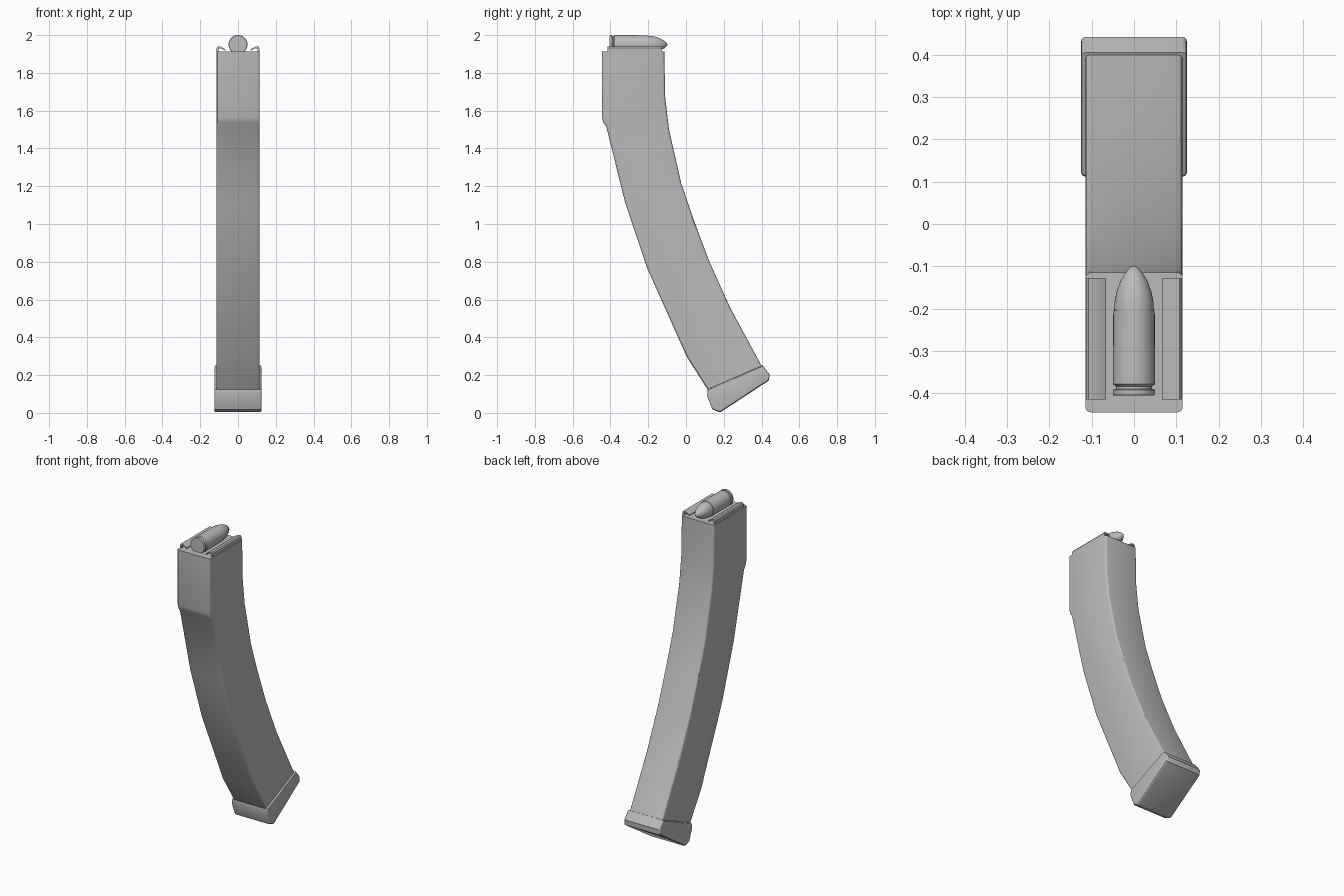
import bpy, bmesh, math
from mathutils import Matrix

cube = bpy.data.objects.get("Cube")
if cube:
    bpy.data.objects.remove(cube, do_unlink=True)

grey = bpy.data.materials.new("Grey metal")
grey.use_nodes = True
GREY = (0.5, 0.5, 0.5, 1)
grey.diffuse_color = GREY
grey.node_tree.nodes["Principled BSDF"].inputs["Base Color"].default_value = GREY


def finish(bm, name, angle=30):
    bmesh.ops.recalc_face_normals(bm, faces=bm.faces)
    mesh = bpy.data.meshes.new(name)
    bm.to_mesh(mesh)
    bm.free()
    mesh.materials.append(grey)
    obj = bpy.data.objects.new(name, mesh)
    bpy.context.collection.objects.link(obj)
    bpy.ops.object.select_all(action='DESELECT')
    obj.select_set(True)
    bpy.context.view_layer.objects.active = obj
    bpy.ops.object.shade_smooth_by_angle(angle=math.radians(angle))
    return obj


def side_prism(name, outline, half_width, radius, skip=lambda e: False):
    """Extrude a (y, z) outline across x and round its side edges."""
    bm = bmesh.new()
    face = bm.faces.new([bm.verts.new((-half_width, y, z)) for y, z in outline])
    out = bmesh.ops.extrude_face_region(bm, geom=[face])
    verts = [v for v in out["geom"] if isinstance(v, bmesh.types.BMVert)]
    bmesh.ops.translate(bm, verts=verts, vec=(2 * half_width, 0, 0))
    if not any(f.verts[0].co.x < 0 and len(f.verts) > 4 for f in bm.faces):
        bm.faces.new([v for v in bm.verts if v.co.x < 0])
    rim = [e for e in bm.edges
           if abs(e.verts[0].co.x - e.verts[1].co.x) < 1e-5 and not skip(e)]
    bmesh.ops.bevel(bm, geom=rim, offset=radius, segments=3, profile=0.5,
                    affect='EDGES', clamp_overlap=True)
    return finish(bm, name)


# Curved body
front = [(-0.445, 1.912), (-0.445, 1.565), (-0.437, 1.535), (-0.422, 1.515),
         (-0.32, 1.105), (-0.205, 0.765), (0.005, 0.295), (0.12, 0.115)]
rear = [(0.405, 0.24), (0.34, 0.36), (0.23, 0.565), (0.12, 0.81), (0.04, 1.025),
        (-0.025, 1.215), (-0.09, 1.5), (-0.11, 1.67), (-0.115, 1.912)]


def end_edge(e):
    top = all(v.co.z > 1.9 for v in e.verts)
    bottom = all(v.co.z < 0.245 for v in e.verts)
    return top or bottom


side_prism("magazine_body", front + rear, 0.115, 0.012, end_edge)

# Wider floor plate
plate = [(0.115, 0.125), (0.405, 0.252), (0.442, 0.205), (0.44, 0.172),
         (0.187, 0.006), (0.175, 0.004), (0.14, 0.018), (0.112, 0.09)]
side_prism("floor_plate", plate, 0.125, 0.01)

# Feed lips folding in over the opening
lip = [(0.113, 1.905), (0.113, 1.932), (0.107, 1.94), (0.09, 1.938),
       (0.066, 1.924), (0.068, 1.918), (0.09, 1.93), (0.103, 1.93), (0.105, 1.905)]
for side, label in ((1, "left"), (-1, "right")):
    bm = bmesh.new()
    face = bm.faces.new([bm.verts.new((side * x, -0.415, z)) for x, z in lip])
    out = bmesh.ops.extrude_face_region(bm, geom=[face])
    bmesh.ops.translate(bm, vec=(0, 0.287, 0),
                        verts=[v for v in out["geom"] if isinstance(v, bmesh.types.BMVert)])
    if not any(len(f.verts) == len(lip) and f.calc_center_median().y < -0.4 for f in bm.faces):
        bm.faces.new([v for v in bm.verts if v.co.y < -0.4])
    finish(bm, label + "_feed_lip")


# Cartridge parts turned around the y axis
def turned(name, profile, centre_z=1.95, steps=32):
    bm = bmesh.new()
    verts = [bm.verts.new((r, y, 0)) for y, r in profile]
    edges = [bm.edges.new(pair) for pair in zip(verts, verts[1:])]
    bmesh.ops.spin(bm, geom=verts + edges, cent=(0, 0, 0), axis=(0, 1, 0),
                   angle=math.tau, steps=steps)
    bmesh.ops.remove_doubles(bm, verts=bm.verts, dist=1e-5)
    bmesh.ops.transform(bm, matrix=Matrix.Translation((0, 0, centre_z)), verts=bm.verts)
    finish(bm, name)


turned("cartridge_case", [(-0.405, 0), (-0.405, 0.048), (-0.402, 0.05), (-0.392, 0.05),
                          (-0.39, 0.043), (-0.384, 0.043), (-0.378, 0.05),
                          (-0.205, 0.049), (-0.205, 0)])
turned("bullet", [(-0.207, 0), (-0.207, 0.047), (-0.185, 0.046), (-0.16, 0.041),
                  (-0.135, 0.032), (-0.115, 0.02), (-0.103, 0.009), (-0.098, 0)])
